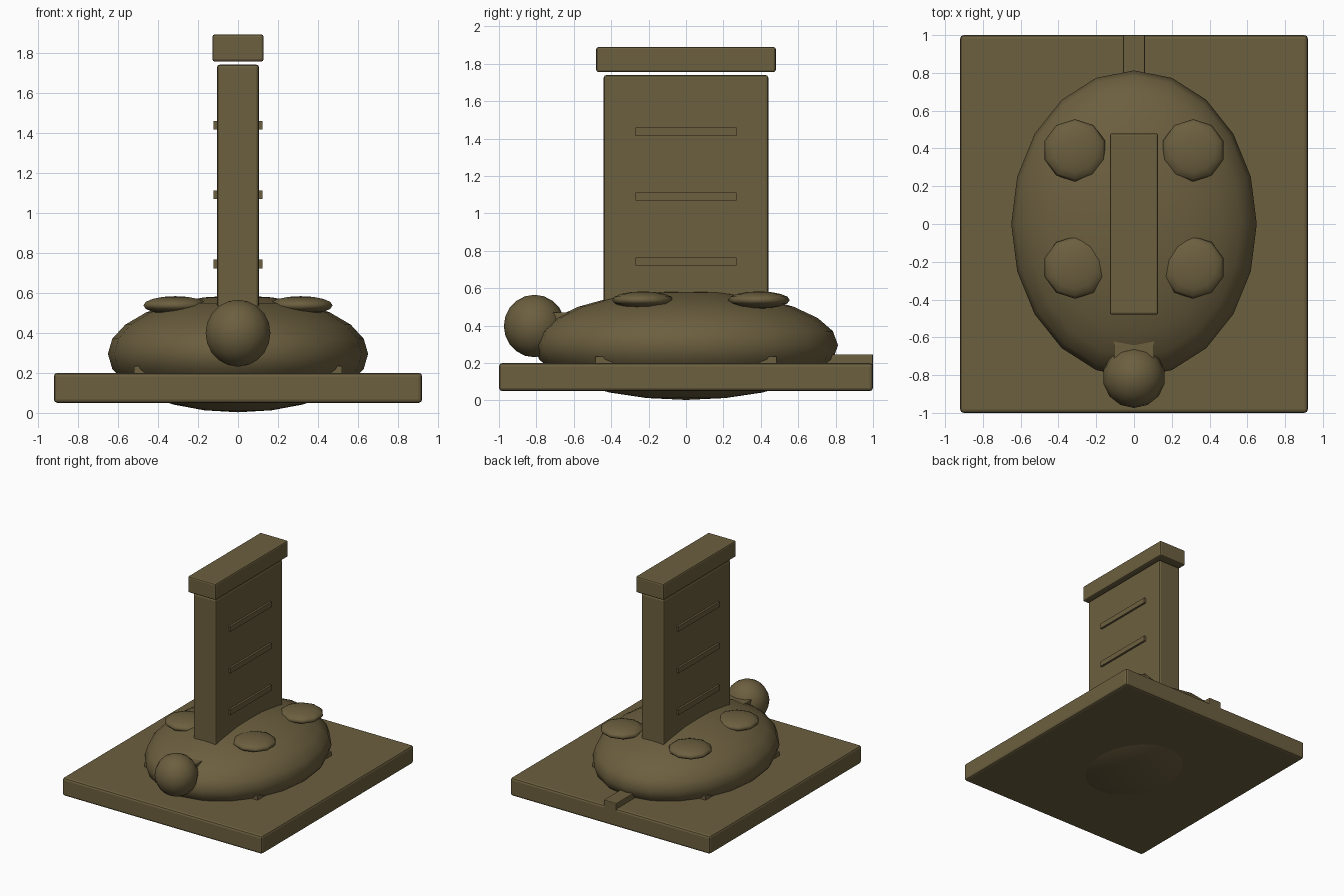
import bpy, bmesh, math
from mathutils import Matrix, Vector

if "Cube" in bpy.data.objects:
    bpy.data.objects.remove(bpy.data.objects["Cube"])

stone = bpy.data.materials.new("olive_brown_stone")
stone.diffuse_color = (0.15, 0.115, 0.05, 1)
stone.use_nodes = True
stone.node_tree.nodes["Principled BSDF"].inputs["Base Color"].default_value = stone.diffuse_color


def finish(name, bm, smooth=False):
    mesh = bpy.data.meshes.new(name)
    for f in bm.faces:
        f.smooth = smooth
    bm.to_mesh(mesh)
    bm.free()
    mesh.materials.append(stone)
    obj = bpy.data.objects.new(name, mesh)
    bpy.context.collection.objects.link(obj)
    return obj


def box(name, lo, hi, bevel=0.0):
    lo, hi = Vector(lo), Vector(hi)
    bm = bmesh.new()
    bmesh.ops.create_cube(bm, size=1, matrix=Matrix.LocRotScale((lo + hi) / 2, None, hi - lo))
    obj = finish(name, bm)
    if bevel:
        mod = obj.modifiers.new("bevel", 'BEVEL')
        mod.width = bevel
        mod.segments = 2
    return obj


def ellipsoid(name, centre, radii, segments, rings):
    bm = bmesh.new()
    bmesh.ops.create_uvsphere(bm, u_segments=segments, v_segments=rings, radius=1,
                              matrix=Matrix.LocRotScale(Vector(centre), None, Vector(radii)))
    return finish(name, bm, True)


# Plinth and animal body
box("plinth", (-0.92, -1, 0.05), (0.92, 1, 0.20), 0.018)
ellipsoid("shell", (0, 0, 0.295), (0.65, 0.813, 0.292), 20, 12)
box("neck", (-0.105, -0.80, 0.32), (0.105, -0.58, 0.47))
ellipsoid("head", (0, -0.81, 0.398), (0.166, 0.164, 0.167), 14, 10)
box("tail", (-0.058, 0.70, 0.17), (0.058, 1.0, 0.247), 0.006)

# Feet and shell bumps, mirrored to both sides
for s, side in ((-1, "left"), (1, "right")):
    for t, end in ((-1, "front"), (1, "back")):
        x0, x1 = sorted((s * 0.34, s * 0.52))
        y0, y1 = sorted((t * 0.28, t * 0.485))
        box(f"{end}_{side}_foot", (x0, y0, 0.14), (x1, y1, 0.235))
        ellipsoid(f"{end}_{side}_shell_bump", (s * 0.313, 0.08 + t * 0.31, 0.537),
                  (0.168, 0.165, 0.046), 10, 8)

# Upright slab with raised bars and a separate cap
box("slab", (-0.105, -0.44, 0.42), (0.105, 0.44, 1.74), 0.014)
for i in range(3):
    z = 0.743 + i * 0.347
    box(f"raised_bar_{i + 1}", (-0.122, -0.27, z - 0.022), (0.122, 0.27, z + 0.022))
box("cap", (-0.128, -0.48, 1.755), (0.128, 0.48, 1.89), 0.012)
